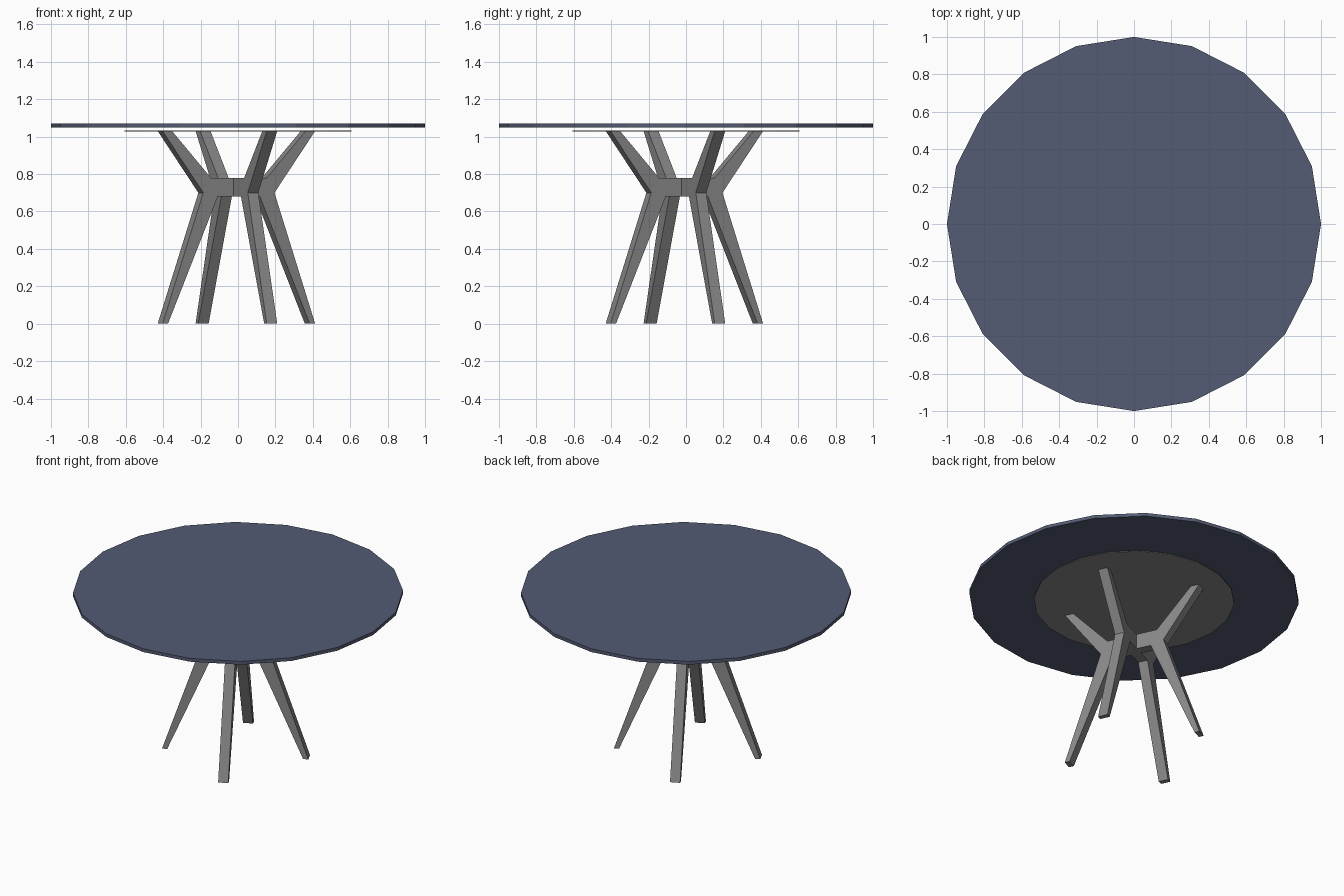
import bpy, bmesh, math
from mathutils import Matrix, Vector

if "Cube" in bpy.data.objects:
    bpy.data.objects.remove(bpy.data.objects["Cube"])


def material(name, rgb):
    m = bpy.data.materials.new(name)
    m.diffuse_color = (*rgb, 1)
    m.use_nodes = True
    m.node_tree.nodes["Principled BSDF"].inputs["Base Color"].default_value = m.diffuse_color
    return m


slate = material("slate_blue", (0.088, 0.106, 0.172))
grey = material("mid_grey", (0.25, 0.25, 0.255))


def disc(name, radius, z0, z1, mat):
    bm = bmesh.new()
    bmesh.ops.create_cone(bm, cap_ends=True, segments=20, radius1=radius,
                          radius2=radius, depth=z1 - z0,
                          matrix=Matrix.Translation((0, 0, (z0 + z1) / 2)))
    # turn so that one corner lies on +x
    ang = math.atan2(bm.verts[:][0].co.y, bm.verts[:][0].co.x)
    bmesh.ops.rotate(bm, verts=bm.verts, matrix=Matrix.Rotation(-ang, 3, 'Z'))
    finish(name, bm, mat)


def finish(name, bm, mat):
    bmesh.ops.recalc_face_normals(bm, faces=bm.faces)
    me = bpy.data.meshes.new(name)
    bm.to_mesh(me)
    bm.free()
    me.materials.append(mat)
    ob = bpy.data.objects.new(name, me)
    bpy.context.collection.objects.link(ob)
    return ob


# round top and the thin mounting plate beneath it
disc("table_top", 1.0, 1.048, 1.07, slate)
disc("mounting_plate", 0.608, 1.028, 1.034, grey)

# bent leg outline as (radius, height), from lower hub round to upper hub
HALF = 0.031
ARM = [(0.124, 0.68), (0.418, 0), (0.45, 0), (0.21, 0.70),
       (0.45, 1.03), (0.394, 1.03), (0.165, 0.78)]
OFFSET = Vector((-0.0085, -0.0085, 0))


def plank(name, outline, degrees):
    bm = bmesh.new()
    face = bm.faces.new([bm.verts.new((r, -HALF, z)) for r, z in outline])
    ext = bmesh.ops.extrude_face_region(bm, geom=[face])
    side = [v for v in ext["geom"] if isinstance(v, bmesh.types.BMVert)]
    bmesh.ops.translate(bm, verts=side, vec=(0, 2 * HALF, 0))
    bmesh.ops.rotate(bm, verts=bm.verts,
                     matrix=Matrix.Rotation(math.radians(degrees), 3, 'Z'))
    bmesh.ops.translate(bm, verts=bm.verts, vec=OFFSET)
    finish(name, bm, grey)


# one leg pair runs through the hub, the other two legs butt against it
plank("through_leg_pair", ARM + [(-r, z) for r, z in reversed(ARM)], 25)
single = [(HALF, 0.68)] + ARM + [(HALF, 0.78)]
plank("back_leg", single, 115)
plank("front_leg", single, 295)
